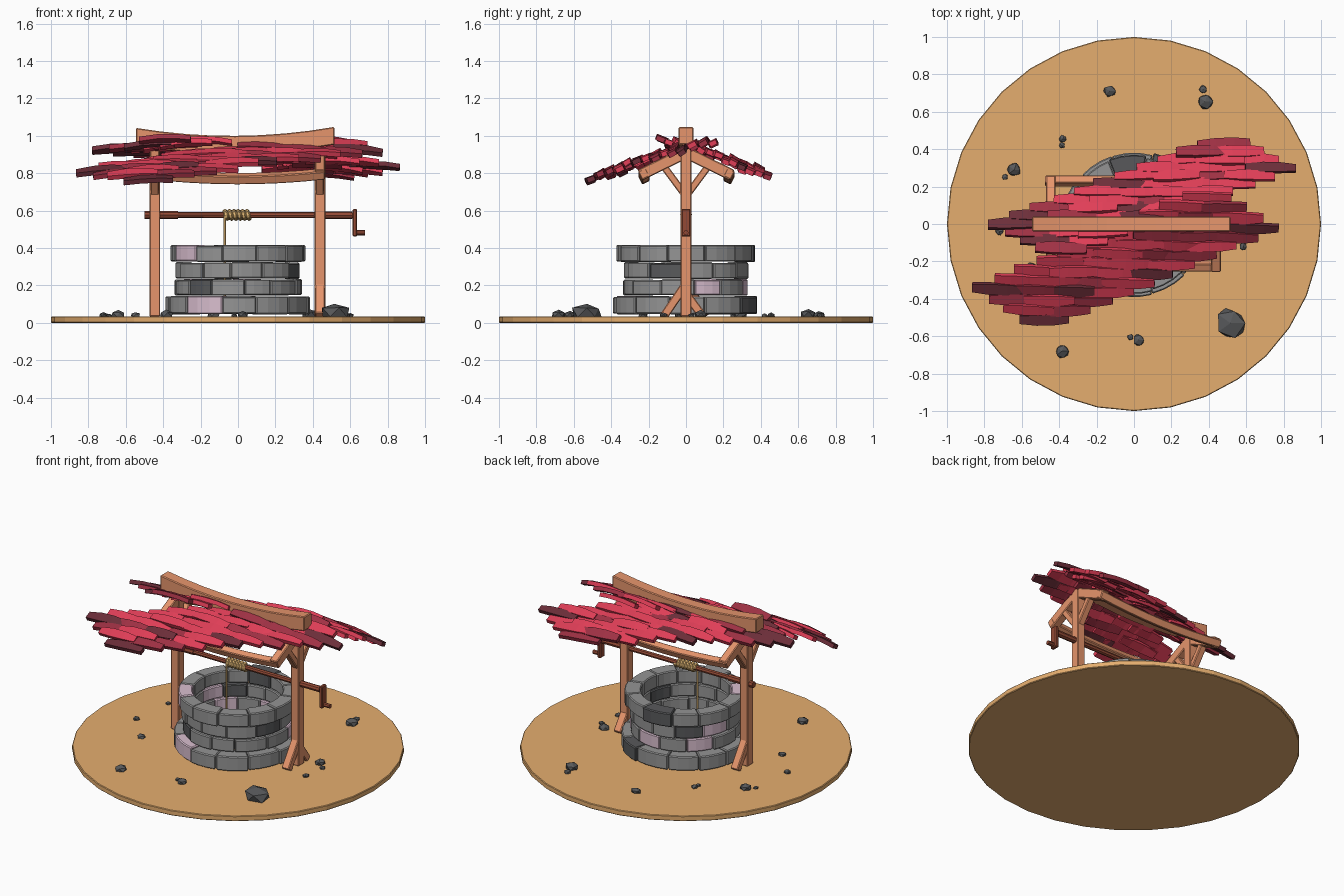
import bpy, bmesh, random
from math import sin, cos, radians, pi
from mathutils import Vector, Matrix

random.seed(7)
cube = bpy.data.objects.get("Cube")
if cube:
    bpy.data.objects.remove(cube, do_unlink=True)


def material(name, hexcode):
    rgb = [int(hexcode[i:i + 2], 16) / 255 for i in (0, 2, 4)]
    col = [((c + 0.055) / 1.055) ** 2.4 for c in rgb] + [1.0]
    m = bpy.data.materials.new(name)
    m.use_nodes = True
    m.diffuse_color = col
    m.node_tree.nodes["Principled BSDF"].inputs["Base Color"].default_value = col
    return m


SAND = material("sand", "E5AE6F")
WOOD = material("orange wood", "E6956C")
AXLE = material("dark brown wood", "944A35")
ROPE = material("rope tan", "E0B673")
GREY = material("grey stone", "949494")
DARK = material("dark stone", "58595B")
PINK = material("pink stone", "DABFD0")
REDS = [material("crimson", "E03E57"), material("deep red", "A03144"),
        material("maroon", "6C2E39")]


def make(name, bm, mats, bevel=0):
    bmesh.ops.recalc_face_normals(bm, faces=bm.faces[:])
    me = bpy.data.meshes.new(name)
    bm.to_mesh(me)
    bm.free()
    for m in mats:
        me.materials.append(m)
    ob = bpy.data.objects.new(name, me)
    bpy.context.collection.objects.link(ob)
    if bevel:
        mod = ob.modifiers.new("bevel", "BEVEL")
        mod.width, mod.segments = bevel, 1


def loft(bm, rings, mat=0):
    """Skin a list of closed cross-sections and cap both ends."""
    vs = [[bm.verts.new(p) for p in r] for r in rings]
    n = len(vs[0])
    faces = [bm.faces.new((a[i], a[(i + 1) % n], b[(i + 1) % n], b[i]))
             for a, b in zip(vs, vs[1:]) for i in range(n)]
    faces += [bm.faces.new(vs[0]), bm.faces.new(vs[-1])]
    for f in faces:
        f.material_index = mat


def beam(name, a, b, w, d, mat=WOOD):
    """Upright or sloping timber from a to b, w wide along x, d deep."""
    a, b = Vector(a), Vector(b)
    side = Vector((1, 0, 0))
    up = (b - a).normalized().cross(side)
    ring = [side * (sx * w / 2) + up * (sy * d / 2)
            for sx, sy in ((-1, -1), (1, -1), (1, 1), (-1, 1))]
    bm = bmesh.new()
    loft(bm, [[a + p for p in ring], [b + p for p in ring]])
    make(name, bm, [mat], 0.005)


def sagging_beam(name, x0, x1, y, w, h, roll, top):
    """Timber along x, rolled about its length, whose top edge follows top(x)."""
    bm = bmesh.new()
    turn = Matrix.Rotation(roll, 4, 'X')
    rings = []
    for i in range(9):
        x = x0 + (x1 - x0) * i / 8
        rings.append([Vector((x, y, top(x) - h / 2)) + turn @ Vector((0, sy * w / 2, sz * h / 2))
                      for sy, sz in ((-1, -1), (1, -1), (1, 1), (-1, 1))])
    loft(bm, rings)
    make(name, bm, [WOOD], 0.005)


def tube(name, pts, radius, mat, sides=8):
    """Round bar swept along a path."""
    pts = [Vector(p) for p in pts]
    rings = []
    for i, p in enumerate(pts):
        t = (pts[min(i + 1, len(pts) - 1)] - pts[max(i - 1, 0)]).normalized()
        u = t.cross(Vector((0.1, 1, 0.05)) if abs(t.y) < 0.8 else Vector((1, 0, 0))).normalized()
        v = t.cross(u)
        rings.append([p + (u * cos(k * 2 * pi / sides) + v * sin(k * 2 * pi / sides)) * radius
                      for k in range(sides)])
    bm = bmesh.new()
    loft(bm, rings)
    make(name, bm, [mat])


# Ground disc
bm = bmesh.new()
bmesh.ops.create_cone(bm, cap_ends=True, segments=32, radius1=1, radius2=1, depth=0.035,
                      matrix=Matrix.Translation((0, 0, 0.0175)))
make("ground_disc", bm, [SAND], 0.004)

# Stone courses: bottom, top, radius, start angle, pink blocks, dark blocks
COURSES = [(0.045, 0.142, 0.387, -12, (8,), (2,)),
           (0.145, 0.232, 0.335, 5, (0, 2, 4), (7,)),
           (0.235, 0.322, 0.335, -3, (5,), (4, 11)),
           (0.325, 0.415, 0.366, -12, (7,), (3,))]
for c, (z0, z1, r, start, pinks, darks) in enumerate(COURSES):
    bm = bmesh.new()
    cuts = [start + 30 * k + random.uniform(-4, 4) for k in range(12)]
    cuts.append(cuts[0] + 360)
    for k in range(12):
        ro, ri = r + random.uniform(-0.008, 0.008), 0.272 + random.uniform(-0.006, 0.006)
        lo, hi = z0 + random.uniform(0, 0.004), z1 + random.uniform(-0.004, 0.003)
        rings = []
        for s in range(4):
            a = radians(cuts[k] + 0.2 + (cuts[k + 1] - cuts[k] - 0.4) * s / 3)
            rings.append([(q * cos(a), q * sin(a), z)
                          for q, z in ((ri, lo), (ro, lo), (ro, hi), (ri, hi))])
        loft(bm, rings, 1 if k in pinks else 2 if k in darks else 0)
    make(f"stone_course_{c + 1}", bm, [GREY, PINK, DARK], 0.006)

# Posts with rafters and rafter braces
for side, x in (("right", -0.445), ("left", 0.438)):
    beam(f"{side}_post", (x, 0, 0.035), (x, 0, 0.94), 0.058, 0.06)
    for end, s in (("front", -1), ("back", 1)):
        beam(f"{side}_{end}_rafter", (x, 0, 0.91), (x, s * 0.245, 0.79), 0.052, 0.062)
        beam(f"{side}_{end}_rafter_brace", (x, s * 0.01, 0.69), (x, s * 0.125, 0.845), 0.045, 0.038)

# Foot braces: one long brace per post on opposite sides, and a short one on the left post
for name, x, reach, top in (("left_front", 0.438, -0.115, 0.2), ("right_back", -0.445, 0.115, 0.2),
                            ("left_back", 0.438, 0.085, 0.15)):
    beam(f"{name}_foot_brace", (x, reach, 0.04), (x, 0.05 * reach, top), 0.052, 0.045)

# Sagging ridge beam and eave purlins
sagging_beam("ridge_beam", -0.545, 0.515, 0, 0.08, 0.095, 0, lambda x: 1.0 + 0.16 * x * x + 0.01 * x)
for end, y, roll in (("front", -0.225, 0.46), ("back", 0.23, -0.46)):
    sagging_beam(f"{end}_purlin", -0.475, 0.465, y, 0.045, 0.05, roll,
                 lambda x: 0.808 + 0.12 * (x * x - 0.1))

# Windlass shaft, collar, crank and handle
tube("windlass_shaft", [(-0.49, 0, 0.577), (0.63, 0, 0.575)], 0.016, AXLE)
tube("shaft_collar", [(-0.5, 0, 0.577), (-0.32, 0, 0.577)], 0.021, AXLE)
tube("shaft_end", [(0.46, 0, 0.576), (0.61, 0, 0.576)], 0.02, AXLE)
beam("crank_arm", (0.625, 0, 0.462), (0.625, 0, 0.608), 0.024, 0.05, AXLE)
tube("crank_handle", [(0.62, 0, 0.482), (0.68, 0, 0.482)], 0.014, AXLE)

# Rope coil and hanging rope
coil = [(-0.075 + 0.14 * i / 72, 0.02 * cos(i * pi / 6), 0.577 + 0.02 * sin(i * pi / 6))
        for i in range(73)]
tube("rope_coil", coil, 0.0125, ROPE, 6)
tube("hanging_rope", [(-0.07, -0.02, 0.577), (-0.07, -0.02, 0.1)], 0.007, ROPE, 6)


# Roof shingles: staggered wooden slats on two slopes, drifting to opposite sides
def shingle(bm, centre, slope, tilt, mat):
    half = random.uniform(0.125, 0.145)
    wide, thick = random.uniform(0.027, 0.033), 0.013
    m = (Matrix.Translation(centre) @ Matrix.Rotation(random.uniform(-0.05, 0.05), 4, 'Z')
         @ Matrix.Rotation(tilt, 4, 'Y') @ Matrix.Rotation(slope, 4, 'X'))
    rings = []
    for t, k, lift in ((-1, 0.75, -0.004), (-0.3, 1, 0.004), (0.4, 0.95, 0.004), (1, 0.7, -0.004)):
        rings.append([m @ Vector((t * half, sy * wide * k, lift + sz * thick))
                      for sy, sz in ((-1, -1), (1, -1), (1, 1), (-1, 1))])
    loft(bm, rings, mat)


# Each slope: direction, eave distance, climb along the rows, climb across the rows
for end, s, eave, along, across in (("front", 1, -0.51, 0.49, 0.165), ("back", -1, -0.43, 0.43, 0.13)):
    bm = bmesh.new()
    for i in range(11):
        for j in range(4):
            u, v = i / 10, j / 3
            x = s * (-0.48 + 1.12 * u - 0.25 * v)
            d = eave + along * u + across * v
            z = 0.95 + (0.33 if d < 0 else 0.2) * d - 0.045 * x * x + random.uniform(-0.013, 0.013)
            tilt = 0.08 * x + random.uniform(-0.06, 0.06)
            slope = s * (0.4 + random.uniform(-0.08, 0.18))
            tip = (i, j) in ((0, 3), (10, 0))
            shade = 2 if tip else random.choices((0, 1, 2), (6, 3, 2))[0]
            shingle(bm, (x, s * d, z), slope, tilt, shade)
    make(f"{end}_shingles", bm, REDS)

# Scattered rocks: x, y, radius
ROCKS = [(-0.13, 0.71, 0.034), (0.37, 0.72, 0.024), (0.38, 0.655, 0.046), (-0.38, 0.455, 0.023),
         (-0.385, 0.42, 0.018), (-0.64, 0.29, 0.04), (-0.69, 0.25, 0.018), (0.515, -0.53, 0.085),
         (-0.385, -0.68, 0.04), (0.025, -0.62, 0.034), (-0.02, -0.605, 0.018),
         (-0.72, -0.04, 0.025), (0.585, -0.12, 0.022), (-0.55, -0.23, 0.027),
         (0.55, 0.08, 0.038), (0.6, 0.03, 0.02)]
for n, (x, y, r) in enumerate(ROCKS):
    bm = bmesh.new()
    bmesh.ops.create_icosphere(bm, subdivisions=1, radius=r)
    for v in bm.verts:
        v.co *= random.uniform(0.82, 1.12)
        v.co.z *= 0.6
    bmesh.ops.translate(bm, verts=bm.verts[:], vec=(x, y, 0.035 + r * 0.25))
    make(f"rock_{n + 1}", bm, [DARK])
